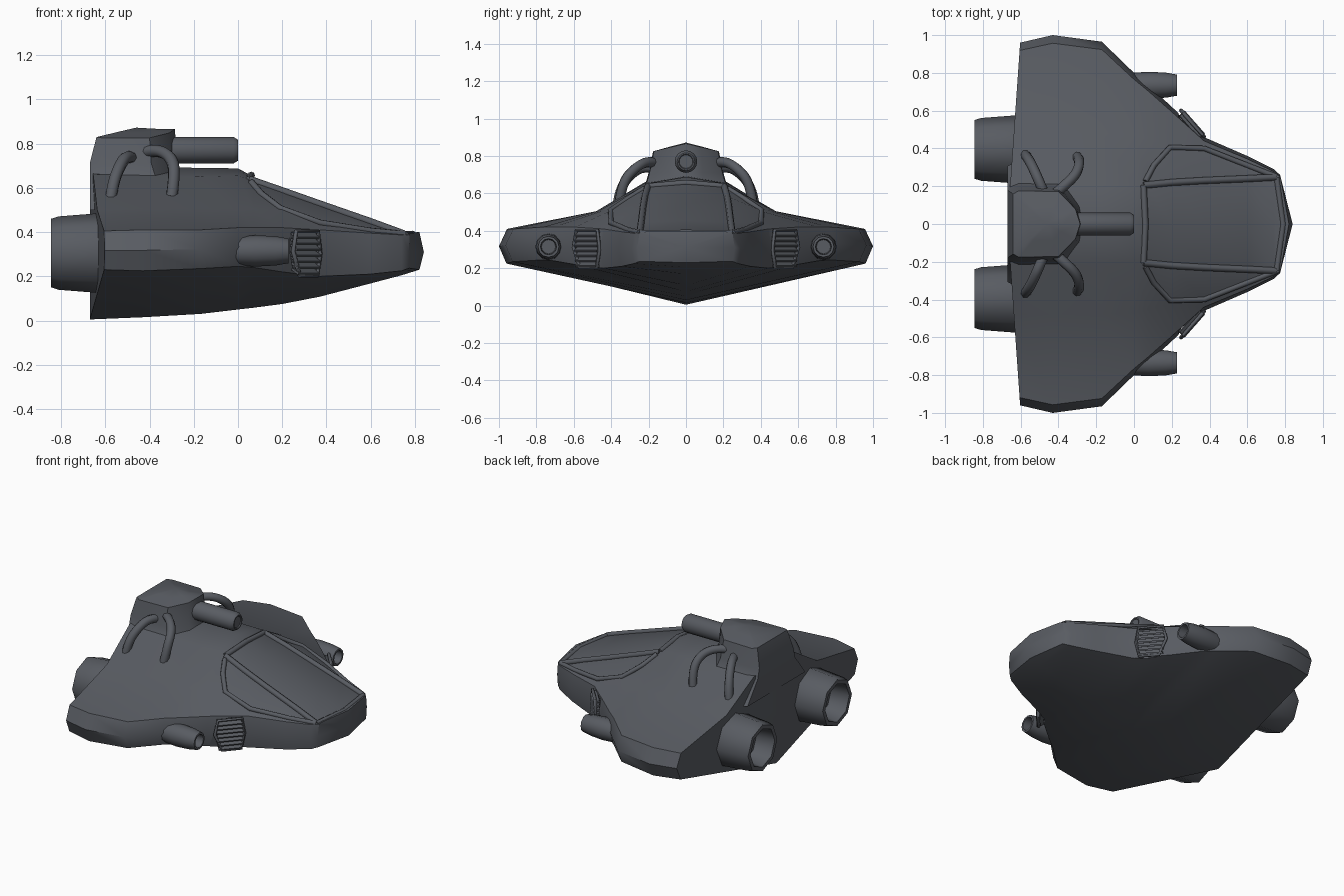
import bpy, bmesh, math
from mathutils import Vector, Matrix

if "Cube" in bpy.data.objects:
    bpy.data.objects.remove(bpy.data.objects["Cube"])

grey = bpy.data.materials.new("dark_grey_metal")
grey.diffuse_color = (0.098, 0.106, 0.122, 1)
grey.use_nodes = True
grey.node_tree.nodes["Principled BSDF"].inputs["Base Color"].default_value = grey.diffuse_color


def finish(name, bm, angle=38):
    bmesh.ops.recalc_face_normals(bm, faces=bm.faces)
    me = bpy.data.meshes.new(name)
    bm.to_mesh(me)
    bm.free()
    return add(name, me, angle)


def add(name, me, angle):
    me.materials.clear()
    me.materials.append(grey)
    ob = bpy.data.objects.new(name, me)
    bpy.context.collection.objects.link(ob)
    smooth(ob, angle)
    return ob


def smooth(ob, angle):
    bpy.ops.object.select_all(action='DESELECT')
    ob.select_set(True)
    bpy.context.view_layer.objects.active = ob
    bpy.ops.object.shade_smooth_by_angle(angle=math.radians(angle))


def bake(ob):
    dg = bpy.context.evaluated_depsgraph_get()
    return bpy.data.meshes.new_from_object(ob.evaluated_get(dg))


def loft(name, rings, start=None, end=None, angle=38):
    """Skin closed rings; ends are capped flat or fanned to a point."""
    bm = bmesh.new()
    vs = [[bm.verts.new(p) for p in r] for r in rings]
    n = len(rings[0])
    for a, b in zip(vs, vs[1:]):
        for i in range(n):
            bm.faces.new((a[i], a[(i + 1) % n], b[(i + 1) % n], b[i]))
    for ring, tip in ((vs[0], start), (vs[-1], end)):
        if tip:
            t = bm.verts.new(tip)
            for i in range(n):
                bm.faces.new((ring[i], ring[(i + 1) % n], t))
        else:
            bm.faces.new(ring)
    return finish(name, bm, angle)


def lathe(name, profile, y, z, sides):
    """Turn an (x, radius) profile around an axis along x."""
    rings = [[(x, y + r * math.cos(2 * math.pi * i / sides), z + r * math.sin(2 * math.pi * i / sides))
              for i in range(sides)] for x, r in profile]
    return loft(name, rings, angle=50)


def tube(name, pts, r, curved=False, cyclic=False):
    cu = bpy.data.curves.new(name, 'CURVE')
    cu.dimensions = '3D'
    cu.bevel_depth, cu.bevel_resolution = r, 2
    cu.use_fill_caps = True
    sp = cu.splines.new('NURBS' if curved else 'POLY')
    sp.points.add(len(pts) - 1)
    for p, co in zip(sp.points, pts):
        p.co = (*co, 1)
    sp.use_cyclic_u = cyclic
    if curved:
        sp.order_u, sp.use_endpoint_u, sp.resolution_u = 3, True, 6
    tmp = bpy.data.objects.new(name + "_path", cu)
    bpy.context.collection.objects.link(tmp)
    bpy.context.view_layer.update()
    me = bake(tmp)
    bpy.data.objects.remove(tmp)
    return add(name, me, 50)


# Hull stations: x, half width, keel z, lower edge z, upper edge z, mid y, mid z, shoulder y, shoulder z, top z
stations = [
    (-.67, .96, .005, .23, .405, .48, .50, .22, .66, .70),
    (-.43, 1.0, .015, .225, .41, .48, .505, .22, .655, .695),
    (-.17, .965, .03, .235, .41, .48, .505, .21, .65, .69),
    (0.0, .80, .05, .245, .42, .47, .505, .20, .655, .688),
    (.07, .74, .058, .24, .42, .45, .505, .21, .63, .65),
    (.20, .62, .075, .22, .42, .42, .50, .22, .585, .60),
    (.37, .46, .108, .20, .41, .40, .44, .23, .525, .54),
    (.60, .36, .168, .21, .395, .31, .405, .24, .445, .455),
    (.74, .29, .205, .225, .387, .26, .39, .245, .392, .395),
    (.82, .26, .23, .237, .388, .24, .392, .22, .395, .40)]
rings = []
for i, (x, w, zk, zl, zu, ym, zm, ys, zs, zt) in enumerate(stations):
    shear = .07 if i == 0 else (-.18 if i == len(stations) - 1 else 0)
    half = [(0, zk), (.96 * w, zl), (w, (zl + zu) / 2), (.957 * w, zu), (ym, zm), (ys, zs), (0, zt)]
    loop = half + [(-y, z) for y, z in half[-2:0:-1]]
    rings.append([(x + shear * abs(y), y, z) for y, z in loop])
hull = loft("hull", rings, (-.67, 0, .32), (.84, 0, .31), 35)

# Side vents: hexagonal recess cut in the hull, rim and slats
for s in (1, -1):
    u = Vector((.66, -.75 * s, 0))
    n = Vector((.75, .66 * s, 0))
    up = Vector((0, 0, 1))
    c = Vector((.312, .53 * s, .303))
    outline = [(-.095, .01), (-.075, .1), (.075, .1), (.09, .0), (.07, -.1), (-.05, -.1)]
    prism = [[c + u * a + up * b + n * d for a, b in outline] for d in (-.035, .09)]
    cutter = loft("vent_cutter", prism)
    mod = hull.modifiers.new("cut", 'BOOLEAN')
    mod.operation, mod.object, mod.solver = 'DIFFERENCE', cutter, 'EXACT'
    bpy.context.view_layer.update()
    me = bake(hull)
    hull.modifiers.clear()
    hull.data = me
    bpy.data.objects.remove(cutter)
    tube("vent_rim", [c + u * a + up * b for a, b in outline], .01, cyclic=True)
    bm = bmesh.new()
    rot = Matrix((u, n, up)).transposed().to_4x4()
    for k in range(7):
        length = .165 - .005 * abs(k - 4)
        m = (Matrix.Translation(c + up * (-.081 + .027 * k) - n * .008) @ rot
             @ Matrix.Rotation(math.radians(-30), 4, 'X') @ Matrix.Diagonal((length, .045, .011, 1)))
        bmesh.ops.create_cube(bm, size=1, matrix=m)
    finish("vent_slats", bm)
smooth(hull, 35)

# Turret housing with a ridged roof
outline = [(-.67, .18), (-.61, .20), (-.40, .195), (-.31, .09), (-.285, 0)]
loop = outline + [(x, -y) for x, y in outline[-2::-1]]
rings = []
for z, sy, back, front in ((.50, 1.7, 0, .06), (.64, 1.1, 0, .03), (.71, 1.0, 0, .008), (.825, .88, .03, 0)):
    roof = z > .8
    rings.append([(max(x, -.67 + back) + (front if x > -.5 else 0), y * sy,
                   z + (.042 * (1 - abs(y) / .2) if roof else 0)) for x, y in loop])
# bevel-like inner roof ring and ridge point
rings.append([(-.46 + (x + .46) * .5, y * .5, .867 - .1 * abs(y)) for x, y, z in rings[-1]])
loft("turret_housing", rings, end=(-.46, 0, .872), angle=40)

# Turret gun
lathe("turret_gun", [(-.40, .06), (-.02, .06), (0, .047), (0, .04), (-.006, .036)], 0, .77, 16)

for s in (1, -1):
    # Engine nozzle, hollow at the rear
    lathe("engine_nozzle", [(-.55, .165), (-.63, .18), (-.81, .166), (-.845, .155), (-.845, .128),
                            (-.72, .11)], .395 * s, .305, 8)
    # Wing gun, hollow at the front
    lathe("wing_gun", [(-.12, .05), (0, .066), (.08, .071), (.17, .066), (.228, .056),
                       (.228, .043), (.15, .038)], .735 * s, .315, 12)
    # Curved pipes from turret to hull
    tube("front_pipe", [(-.43, .15 * s, .76), (-.37, .20 * s, .775), (-.30, .27 * s, .74),
                        (-.285, .34 * s, .66), (-.30, .355 * s, .56)], .027, curved=True)
    tube("rear_pipe", [(-.47, .15 * s, .73), (-.50, .22 * s, .75), (-.535, .30 * s, .70),
                       (-.565, .355 * s, .62), (-.575, .365 * s, .55)], .027, curved=True)
    # Cockpit frame rails
    tube("windshield_rail", [(.05, .205 * s, .637), (.20, .22 * s, .585), (.37, .23 * s, .525),
                             (.60, .24 * s, .445), (.75, .248 * s, .39)], .018)
    tube("side_window_rail", [(.06, .225 * s, .625), (.105, .31 * s, .573), (.19, .405 * s, .508), (.37, .40 * s, .442),
                              (.60, .31 * s, .405), (.755, .25 * s, .39)], .015)

# Cross rails at the top and bottom of the windshield
tube("windshield_top_rail", [(.05, -.205, .637), (.06, 0, .656), (.05, .205, .637)], .017)
tube("windshield_front_rail", [(.755, -.248, .388), (.79, 0, .39), (.755, .248, .388)], .016)
